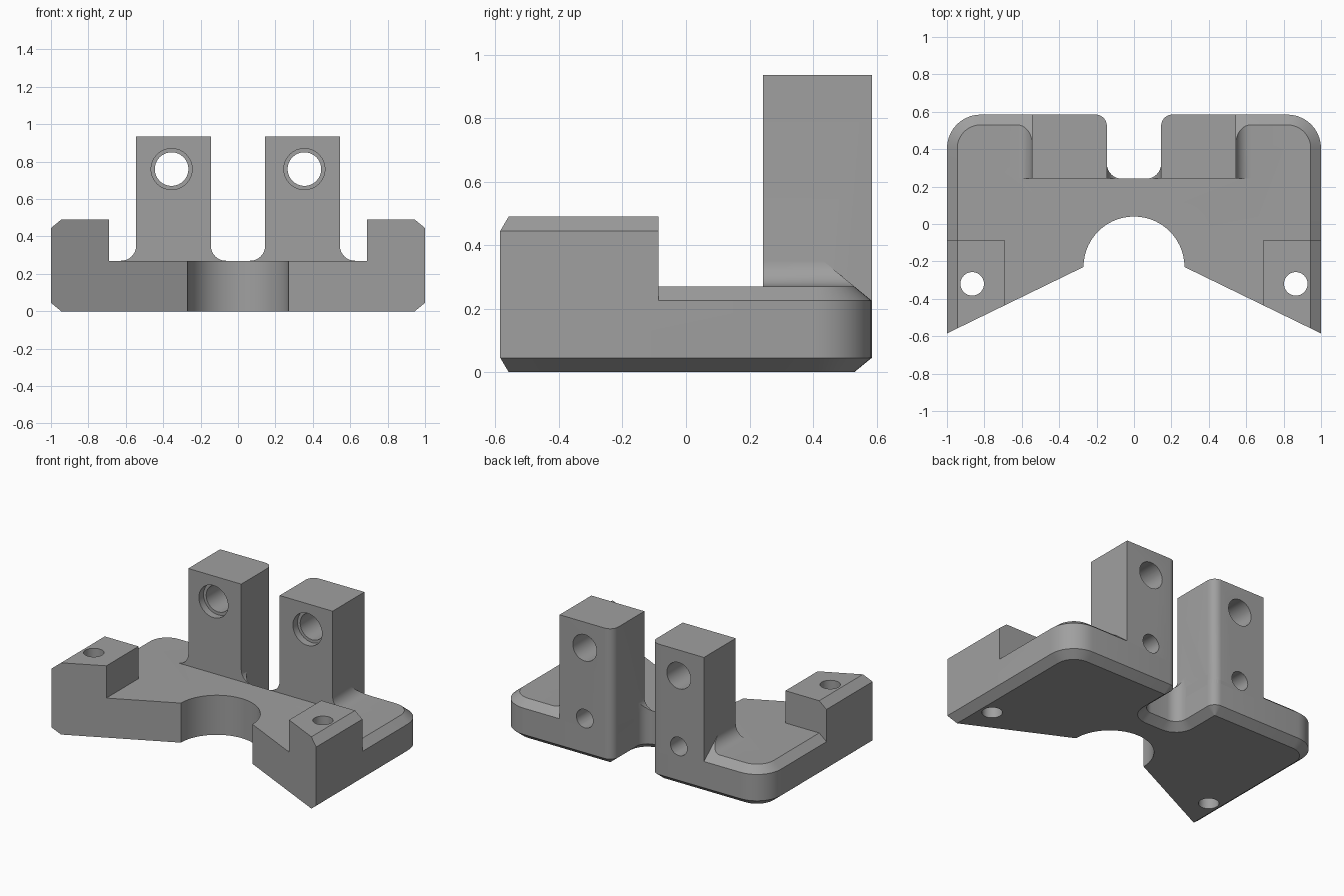
import bpy, bmesh, math
from mathutils import Matrix, Vector

if "Cube" in bpy.data.objects:
    bpy.data.objects.remove(bpy.data.objects["Cube"])

D, H = 0.055, 0.045            # chamfer width and height
BACK, SLOT_Y, TOP = 0.585, 0.242, 0.27
SLANT = 0.355 / 0.73

grey = bpy.data.materials.new("mid_grey")
grey.diffuse_color = (0.35, 0.35, 0.35, 1)
grey.use_nodes = True
grey.node_tree.nodes["Principled BSDF"].inputs["Base Color"].default_value = grey.diffuse_color


def arc(cx, cy, rx, ry, a0, a1, n=8):
    angles = [math.radians(a0 + (a1 - a0) * i / n) for i in range(n + 1)]
    return [(cx + rx * math.cos(a), cy + ry * math.sin(a)) for a in angles]


def finish(bm, name):
    bmesh.ops.recalc_face_normals(bm, faces=bm.faces)
    me = bpy.data.meshes.new(name)
    bm.to_mesh(me)
    bm.free()
    me.materials.append(grey)
    ob = bpy.data.objects.new(name, me)
    bpy.context.collection.objects.link(ob)
    return ob


def loft(name, rings, cut=None):
    """Capped solid through matching closed rings; cut = (point, normal) trims it."""
    bm = bmesh.new()
    rows = [[bm.verts.new(p) for p in r] for r in rings]
    n = len(rows[0])
    for a, b in zip(rows, rows[1:]):
        for i in range(n):
            j = (i + 1) % n
            bm.faces.new((a[i], a[j], b[j], b[i]))
    bm.faces.new(rows[0][::-1])
    bm.faces.new(rows[-1])
    if cut:
        geom = bm.verts[:] + bm.edges[:] + bm.faces[:]
        bmesh.ops.bisect_plane(bm, geom=geom, plane_co=cut[0], plane_no=cut[1], clear_outer=True)
        bmesh.ops.holes_fill(bm, edges=[e for e in bm.edges if e.is_boundary])
    return finish(bm, name)


def cylinder(name, r, depth, loc, axis="Z"):
    bm = bmesh.new()
    rot = Matrix.Rotation(math.pi / 2, 4, "X") if axis == "Y" else Matrix.Identity(4)
    bmesh.ops.create_cone(bm, cap_ends=True, segments=32, radius1=r, radius2=r,
                          depth=depth, matrix=Matrix.Translation(loc) @ rot)
    return finish(bm, name)


def combine(target, other, op):
    mod = target.modifiers.new("join", "BOOLEAN")
    mod.operation, mod.solver, mod.object = op, "EXACT", other
    bpy.context.view_layer.objects.active = target
    bpy.ops.object.modifier_apply(modifier=mod.name)
    bpy.data.objects.remove(other, do_unlink=True)


def at_z(pts, z):
    return [(x, y, z) for x, y in pts]


def outline(do, ds):
    """Base plan: do insets the outer edge, ds insets the rear slot."""
    half = arc(0, -0.23, 0.27, 0.27, 90, 0, 14)
    half += [(1 - do, -0.585 + SLANT * do)]
    half += arc(0.82, 0.405, 0.18 - do, 0.18 - do, 0, 90, 10)
    half += arc(0.205, 0.525, 0.06 - ds, 0.06 - do, 90, 180)
    half += arc(0.065, SLOT_Y + 0.08, 0.08 + ds, 0.08 + ds, 0, -90)
    return half + [(-x, y) for x, y in half[:0:-1]]


# Base plate with chamfered outer edges
bracket = loft("bracket", [at_z(outline(D, D), 0), at_z(outline(0, 0), H),
                           at_z(outline(0, 0), TOP - H), at_z(outline(D, 0), TOP)])

for s in (1, -1):
    # Upright post, rounded on the slot side at the back
    plan = [(0.145, SLOT_Y), (0.545, SLOT_Y), (0.545, BACK)] + arc(0.205, 0.525, 0.06, 0.06, 90, 180)
    plan = [(s * x, y) for x, y in plan]
    combine(bracket, loft("post", [at_z(plan, 0.2), at_z(plan, 0.935)]), "UNION")

    # Outer foot fillet, trimmed by the rear chamfer plane
    prof = arc(0.625, 0.35, 0.08, 0.08, 180, 270) + [(0.625, 0.25), (0.5, 0.25), (0.5, 0.35)]
    rings = [[(s * x, y, z) for x, z in prof] for y in (SLOT_Y, BACK)]
    trim = (Vector((0, BACK, TOP - H)), Vector((0, H, D)))
    combine(bracket, loft("outer_fillet", rings, trim), "UNION")

    # Inner foot fillet, following the rounded slot corner
    prof = arc(0.065, 0.35, 0.08, 0.08, 0, -90) + [(0.065, 0.25), (0.2, 0.25), (0.2, 0.35)]
    rings = [[(s * x, y, z) for x, z in prof] for y in (SLOT_Y, SLOT_Y + 0.08)]
    fillet = loft("inner_fillet", rings)
    combine(fillet, cylinder("slot_corner", 0.08, 1, (s * 0.065, SLOT_Y + 0.08, 0.3)), "DIFFERENCE")
    combine(bracket, fillet, "UNION")

    # Front corner block with a chamfered outer top edge
    def block(xo, z):
        return [(s * 0.69, -0.23 - SLANT * 0.42, z), (s * xo, -0.23 - SLANT * (xo - 0.27), z),
                (s * xo, -0.087, z), (s * 0.69, -0.087, z)]
    combine(bracket, loft("block", [block(1, 0.15), block(1, 0.445), block(1 - D, 0.49)]), "UNION")

    # Block hole, post hole with counterbore, blind hole low at the back
    for r, depth, loc, axis in (
            (0.063, 1.2, (s * 0.865, -0.32, 0.3), "Z"),
            (0.09, 1.0, (s * 0.355, 0.4, 0.76), "Y"),
            (0.11, 0.1, (s * 0.355, SLOT_Y, 0.76), "Y"),
            (0.063, 0.5, (s * 0.355, BACK, 0.277), "Y")):
        combine(bracket, cylinder("hole", r, depth, loc, axis), "DIFFERENCE")

bpy.ops.object.select_all(action="DESELECT")
bracket.select_set(True)
bpy.context.view_layer.objects.active = bracket
bpy.ops.object.shade_smooth_by_angle(angle=math.radians(30))
